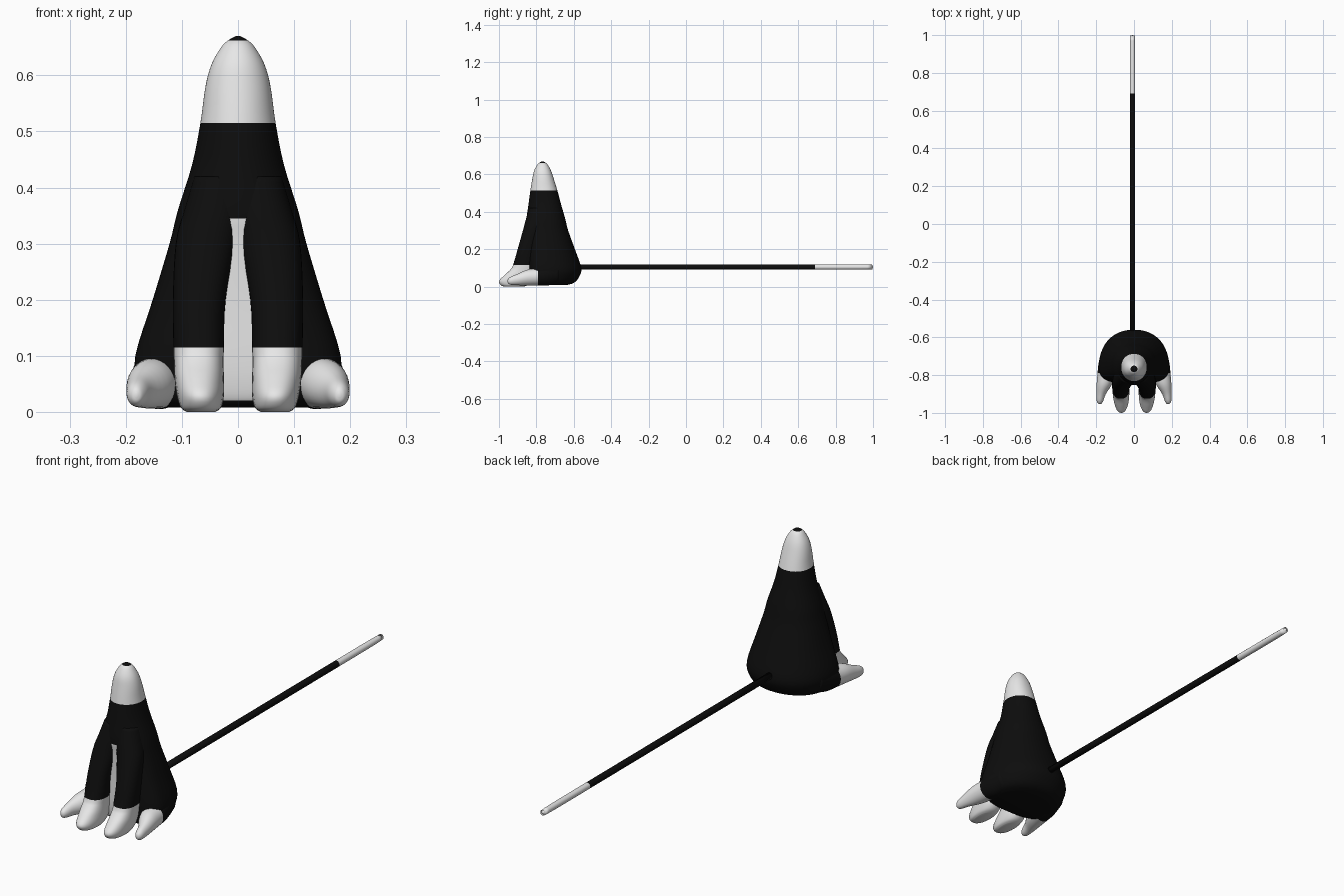
import bpy, bmesh
from math import cos, sin, pi

cube = bpy.data.objects.get("Cube")
if cube:
    bpy.data.objects.remove(cube, do_unlink=True)


def make_material(name, value):
    m = bpy.data.materials.new(name)
    m.use_nodes = True
    colour = (value, value, value, 1)
    m.diffuse_color = colour
    m.node_tree.nodes["Principled BSDF"].inputs["Base Color"].default_value = colour
    return m


black = make_material("black fur", 0.004)
white = make_material("white fur", 0.8)


def smooth_rows(rows, steps):
    """Catmull-Rom interpolation between the key sections."""
    out = []
    for i in range(len(rows) - 1):
        a, b = rows[max(i - 1, 0)], rows[i]
        c, d = rows[i + 1], rows[min(i + 2, len(rows) - 1)]
        for s in range(steps):
            t = s / steps
            out.append([q + 0.5 * t * (r - p + t * (2 * p - 5 * q + 4 * r - u
                        + t * (3 * (q - r) + u - p)))
                        for p, q, r, u in zip(a, b, c, d)])
    return out + [list(rows[-1])]


def power(v, e):
    return (1 if v >= 0 else -1) * abs(v) ** (2 / e)


def upright(row, a):
    """Horizontal section: z, centre x, half width, front, widest y, back, squareness."""
    z, cx, w, front, mid, back, e = row
    if sin(a) < 0:
        return cx + w * power(cos(a), e), mid + (mid - front) * power(sin(a), e), max(z, 0)
    return cx + w * power(cos(a), 2.2), mid + (back - mid) * power(sin(a), 2.2), max(z, 0)


def lengthwise(row, a):
    """Section across y: y, centre x, centre z, half width, half height."""
    y, cx, cz, w, h = row
    return cx + w * cos(a), y, max(cz + h * sin(a), 0)


def loft(name, rows, section, is_white, sides=32, steps=4, mirror=1):
    bm = bmesh.new()
    rings = []
    for row in smooth_rows(rows, steps):
        ring = []
        for k in range(sides):
            x, y, z = section(row, 2 * pi * k / sides)
            ring.append(bm.verts.new((mirror * x, y, z)))
        rings.append(ring)
    for lo, hi in zip(rings, rings[1:]):
        for k in range(sides):
            n = (k + 1) % sides
            bm.faces.new((lo[k], lo[n], hi[n], hi[k]))
    bm.faces.new(rings[0][::-1])
    bm.faces.new(rings[-1])
    bmesh.ops.recalc_face_normals(bm, faces=bm.faces)
    for f in bm.faces:
        f.smooth = True
        f.material_index = int(is_white(f.calc_center_median()))
    mesh = bpy.data.meshes.new(name)
    bm.to_mesh(mesh)
    bm.free()
    mesh.materials.append(black)
    mesh.materials.append(white)
    obj = bpy.data.objects.new(name, mesh)
    bpy.context.collection.objects.link(obj)
    return obj


# Torso with white neck, dark neck tip and white chest strip
torso = [
    (.008, 0, .13, -.82, -.74, -.64, 2.6),
    (.02, 0, .16, -.835, -.75, -.60, 2.8),
    (.05, 0, .178, -.842, -.755, -.573, 3),
    (.10, 0, .183, -.845, -.755, -.56, 3),
    (.20, 0, .152, -.845, -.75, -.594, 2.8),
    (.30, 0, .122, -.848, -.75, -.63, 2.4),
    (.36, 0, .107, -.853, -.75, -.645, 2.2),
    (.44, 0, .082, -.842, -.755, -.668, 2),
    (.515, 0, .067, -.832, -.76, -.688, 2),
    (.58, 0, .058, -.821, -.765, -.708, 2),
    (.62, 0, .047, -.812, -.767, -.722, 2),
    (.65, 0, .030, -.796, -.767, -.738, 2),
    (.662, 0, .018, -.784, -.767, -.75, 2),
    (.67, 0, .004, -.771, -.767, -.763, 2),
]


def torso_white(c):
    neck = .515 < c.z < .662
    chest = abs(c.x) < .05 and c.y < -.8 and .02 < c.z < .34
    return neck or chest


loft("torso", torso, upright, torso_white, sides=64)

# Front legs and paws
front_leg = [
    (0, .066, .025, -.97, -.92, -.87, 2.2),
    (.008, .066, .036, -.99, -.91, -.845, 2.2),
    (.03, .067, .042, -1.0, -.89, -.82, 2.2),
    (.06, .069, .044, -.972, -.88, -.81, 2.3),
    (.09, .070, .044, -.94, -.87, -.80, 2.4),
    (.115, .070, .045, -.925, -.865, -.80, 2.4),
    (.20, .069, .047, -.90, -.845, -.79, 2.4),
    (.30, .057, .054, -.872, -.82, -.77, 2.2),
    (.36, .042, .054, -.856, -.80, -.75, 2.2),
    (.42, .033, .045, -.838, -.79, -.75, 2.2),
]

# Hind feet emerging from the haunches
hind_foot = [
    (-.68, .13, .075, .045, .055),
    (-.74, .138, .062, .050, .056),
    (-.79, .146, .053, .047, .047),
    (-.85, .158, .048, .040, .042),
    (-.90, .174, .038, .025, .030),
    (-.935, .180, .032, .018, .022),
    (-.950, .181, .030, .010, .013),
    (-.954, .181, .030, .002, .003),
]

for side, sign in (("left", 1), ("right", -1)):
    loft(side + "_front_leg", front_leg, upright, lambda c: c.z < .115, mirror=sign)
    loft(side + "_hind_foot", hind_foot, lengthwise, lambda c: c.y < -.79, mirror=sign)

# Straight tail with white tip
tail = [(y, -.008, .105, r, r) for y, r in
        ((-.6, .014), (.69, .014), (.97, .013), (.992, .009), (1, .001))]
loft("tail", tail, lengthwise, lambda c: c.y > .69, sides=20, steps=3)
